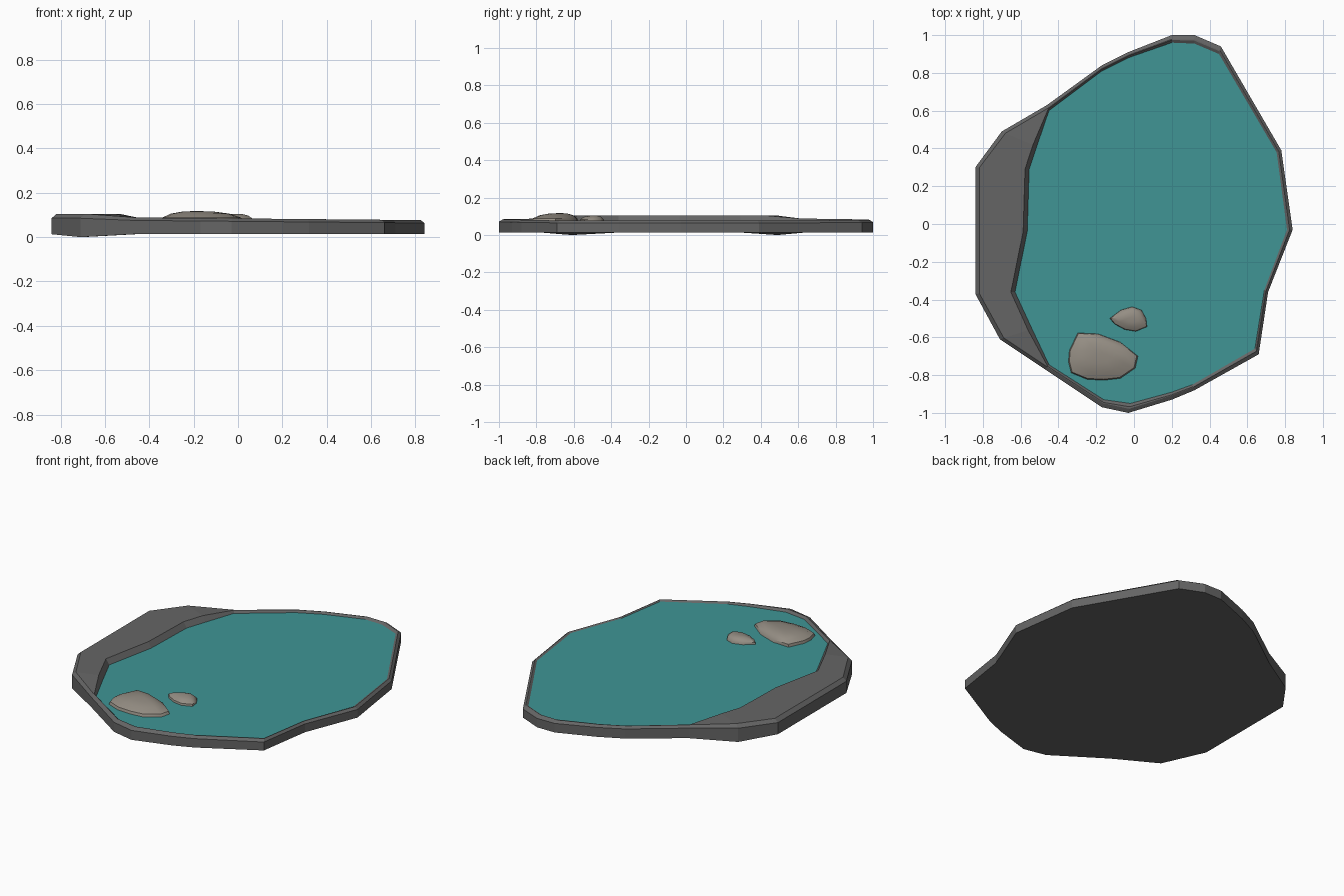
import bpy, bmesh
from mathutils import Vector

if "Cube" in bpy.data.objects:
    bpy.data.objects.remove(bpy.data.objects["Cube"])

WATER_Z = 0.072

def material(name, rgb):
    m = bpy.data.materials.new(name)
    m.diffuse_color = (*rgb, 1)
    m.use_nodes = True
    m.node_tree.nodes["Principled BSDF"].inputs["Base Color"].default_value = m.diffuse_color
    return m

def loft(name, rings, mat, cap_start=True, cap_end=True):
    """Skin a list of equal-length point loops into one object."""
    bm = bmesh.new()
    loops = [[bm.verts.new(p) for p in r] for r in rings]
    n = len(rings[0])
    for a, b in zip(loops, loops[1:]):
        for i in range(n):
            j = (i + 1) % n
            bm.faces.new((a[i], a[j], b[j], b[i]))
    if cap_start:
        bm.faces.new(loops[0][::-1])
    if cap_end:
        bm.faces.new(loops[-1])
    me = bpy.data.meshes.new(name)
    bm.to_mesh(me)
    bm.free()
    ob = bpy.data.objects.new(name, me)
    bpy.context.collection.objects.link(ob)
    me.materials.append(mat)
    return ob

stone = material("dark_stone", (0.13, 0.13, 0.13))
teal = material("water", (0.05, 0.30, 0.30))
beige = material("rock", (0.30, 0.27, 0.23))

# Outer bank outline and matching shoreline, counterclockwise from the right
outer = [(.84, -.03), (.78, .39), (.46, .94), (.32, 1), (.20, 1), (-.03, .91), (-.17, .84),
         (-.46, .63), (-.70, .49), (-.84, .30), (-.84, -.04), (-.84, -.37), (-.71, -.61),
         (-.47, -.77), (-.17, -.97), (-.03, -1), (.20, -.93), (.32, -.88), (.66, -.69), (.71, -.36)]
shore = [(.81, -.03), (.755, .38), (.45, .90), (.32, .955), (.20, .96), (-.03, .88), (-.17, .81),
         (-.45, .60), (-.515, .41), (-.555, .29), (-.565, -.04), (-.63, -.36), (-.54, -.555),
         (-.45, -.745), (-.16, -.93), (-.02, -.95), (.20, -.89), (.31, -.85), (.64, -.66), (.69, -.35)]
ledge = range(8, 13)          # wide raised bank on the left
dips = (8, 12)                # underside touches the ground here

bottom, wall, crest_out, crest_in, edge = [], [], [], [], []
for i, (o, s) in enumerate(zip(outer, shore)):
    o, s = Vector(o), Vector(s)
    w = (s - o).length
    d = (s - o) / w
    top = 0.105 if i in ledge else 0.084 - 0.009 * o.x
    lip = top - (0.02 if i in ledge else 0.013)
    bottom.append((*o, 0 if i in dips else 0.013))
    wall.append((*o, lip))
    crest_out.append((*(o + d * min(0.022, 0.55 * w)), top))
    crest_in.append((*(s - d * min(0.022, 0.35 * w)), top))
    edge.append((*s, WATER_Z))

# Stone bank and water surface
loft("pond_bank", [bottom, wall, crest_out, crest_in, edge], stone, cap_end=False)
loft("water_surface", [edge], teal, cap_start=False)

# Smooth rocks rising out of the water
def rock(name, outline, peak):
    p = Vector(peak)
    rings = []
    for t, h in ((0, -.2), (.05, .35), (.3, .75), (.6, .94), (.9, 1)):
        z = WATER_Z + h * (p.z - WATER_Z)
        rings.append([(*Vector(q).lerp(p.xy, t), z) for q in outline])
    ob = loft(name, rings, beige)
    bpy.ops.object.select_all(action='DESELECT')
    ob.select_set(True)
    bpy.context.view_layer.objects.active = ob
    bpy.ops.object.shade_smooth_by_angle(angle=0.7)

rock("large_rock", [(.025, -.70), (-.07, -.625), (-.19, -.58), (-.30, -.575), (-.345, -.67),
                    (-.35, -.73), (-.335, -.79), (-.25, -.825), (-.16, -.83), (-.07, -.82),
                    (.01, -.765)], (-.19, -.67, .117))
rock("small_rock", [(.065, -.50), (.04, -.455), (-.01, -.437), (-.07, -.455), (-.13, -.50),
                    (-.105, -.53), (-.05, -.56), (.01, -.57), (.07, -.545)], (-.01, -.49, .105))
